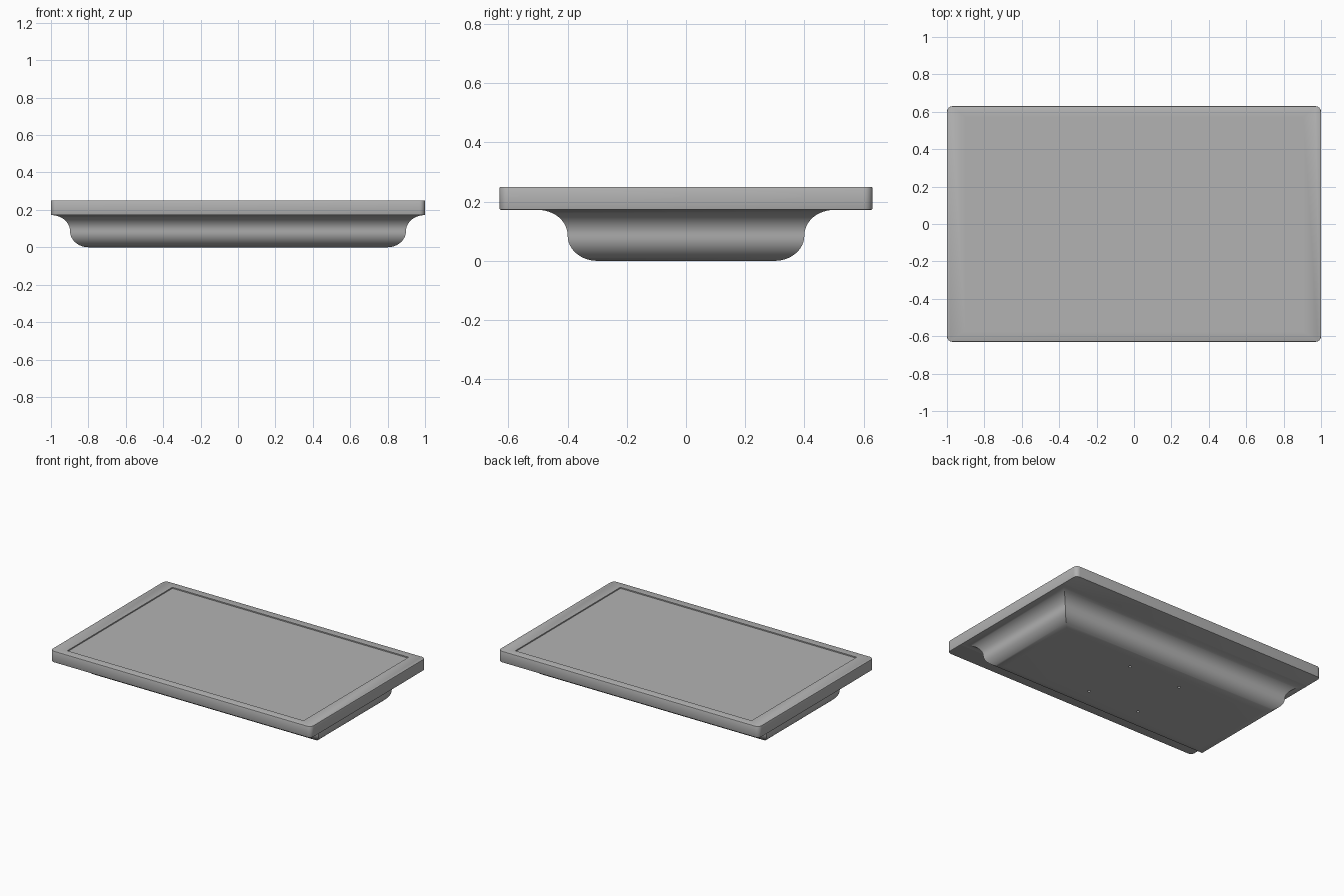
import bpy, bmesh, math

if "Cube" in bpy.data.objects:
    bpy.data.objects.remove(bpy.data.objects["Cube"], do_unlink=True)

HALF_X, HALF_Y = 1.0, 0.63
PANEL_BOTTOM, PANEL_TOP = 0.172, 0.25

grey = bpy.data.materials.new("light_grey")
grey.use_nodes = True
COLOUR = (0.45, 0.45, 0.45, 1)
grey.diffuse_color = COLOUR
grey.node_tree.nodes["Principled BSDF"].inputs["Base Color"].default_value = COLOUR


def finish(bm, name):
    """Turn a bmesh into a grey object."""
    bmesh.ops.recalc_face_normals(bm, faces=bm.faces)
    mesh = bpy.data.meshes.new(name)
    bm.to_mesh(mesh)
    bm.free()
    mesh.materials.append(grey)
    obj = bpy.data.objects.new(name, mesh)
    bpy.context.collection.objects.link(obj)
    return obj


def box(bm, hx, hy, z0, z1):
    verts = bmesh.ops.create_cube(bm, size=1)["verts"]
    bmesh.ops.scale(bm, vec=(2 * hx, 2 * hy, z1 - z0), verts=verts)
    bmesh.ops.translate(bm, vec=(0, 0, (z0 + z1) / 2), verts=verts)


def activate(obj):
    bpy.ops.object.select_all(action='DESELECT')
    obj.select_set(True)
    bpy.context.view_layer.objects.active = obj


def cut(obj, cutter):
    """Subtract the cutter, then remove it."""
    mod = obj.modifiers.new("cut", 'BOOLEAN')
    mod.operation = 'DIFFERENCE'
    mod.solver = 'EXACT'
    mod.object = cutter
    activate(obj)
    bpy.ops.object.modifier_apply(modifier=mod.name)
    bpy.data.objects.remove(cutter, do_unlink=True)


def shade(obj):
    activate(obj)
    bpy.ops.object.shade_smooth_by_angle(angle=math.radians(30))


# Display panel: slab with rounded corners and a softened rim
bm = bmesh.new()
box(bm, HALF_X, HALF_Y, PANEL_BOTTOM, PANEL_TOP)
corners = [e for e in bm.edges if abs(e.verts[0].co.z - e.verts[1].co.z) > 0.01]
bmesh.ops.bevel(bm, geom=corners, offset=0.03, segments=6, profile=0.5, affect='EDGES')
rims = [e for e in bm.edges if abs(e.verts[0].co.z - e.verts[1].co.z) < 0.001]
bmesh.ops.bevel(bm, geom=rims, offset=0.004, segments=2, profile=0.5, affect='EDGES')
panel = finish(bm, "display_panel")

# Shallow recess that forms the screen
bm = bmesh.new()
box(bm, 0.905, 0.575, PANEL_TOP - 0.008, PANEL_TOP + 0.1)
cut(panel, finish(bm, "screen_cutter"))
shade(panel)

# Back housing: S-shaped profile carried around a mitred rectangle
STEPS = 12
RUN, RISE = 0.1, PANEL_BOTTOM / 2
quarter = [math.pi / 2 * i / STEPS for i in range(STEPS + 1)]
profile = [(RUN * math.sin(a), RISE * (1 - math.cos(a))) for a in quarter]
profile += [(RUN * (2 - math.cos(a)), RISE * (1 + math.sin(a))) for a in quarter[1:]]

bm = bmesh.new()
rings = []
for out, z in profile:
    x, y = 0.798 + out, 0.3 + out
    rings.append([bm.verts.new((sx * x, sy * y, z))
                  for sx, sy in ((-1, -1), (1, -1), (1, 1), (-1, 1))])
for low, high in zip(rings, rings[1:]):
    for i in range(4):
        j = (i + 1) % 4
        bm.faces.new((low[i], low[j], high[j], high[i]))
bm.faces.new(rings[0])
bm.faces.new(rings[-1])
housing = finish(bm, "back_housing")

# Four mounting holes in the housing
bm = bmesh.new()
for sx in (-1, 1):
    for sy in (-1, 1):
        hole = bmesh.ops.create_cone(bm, cap_ends=True, segments=16,
                                     radius1=0.009, radius2=0.009, depth=0.06)
        bmesh.ops.translate(bm, vec=(sx * 0.2, sy * 0.2, 0), verts=hole["verts"])
cut(housing, finish(bm, "mount_hole_cutter"))
shade(housing)
